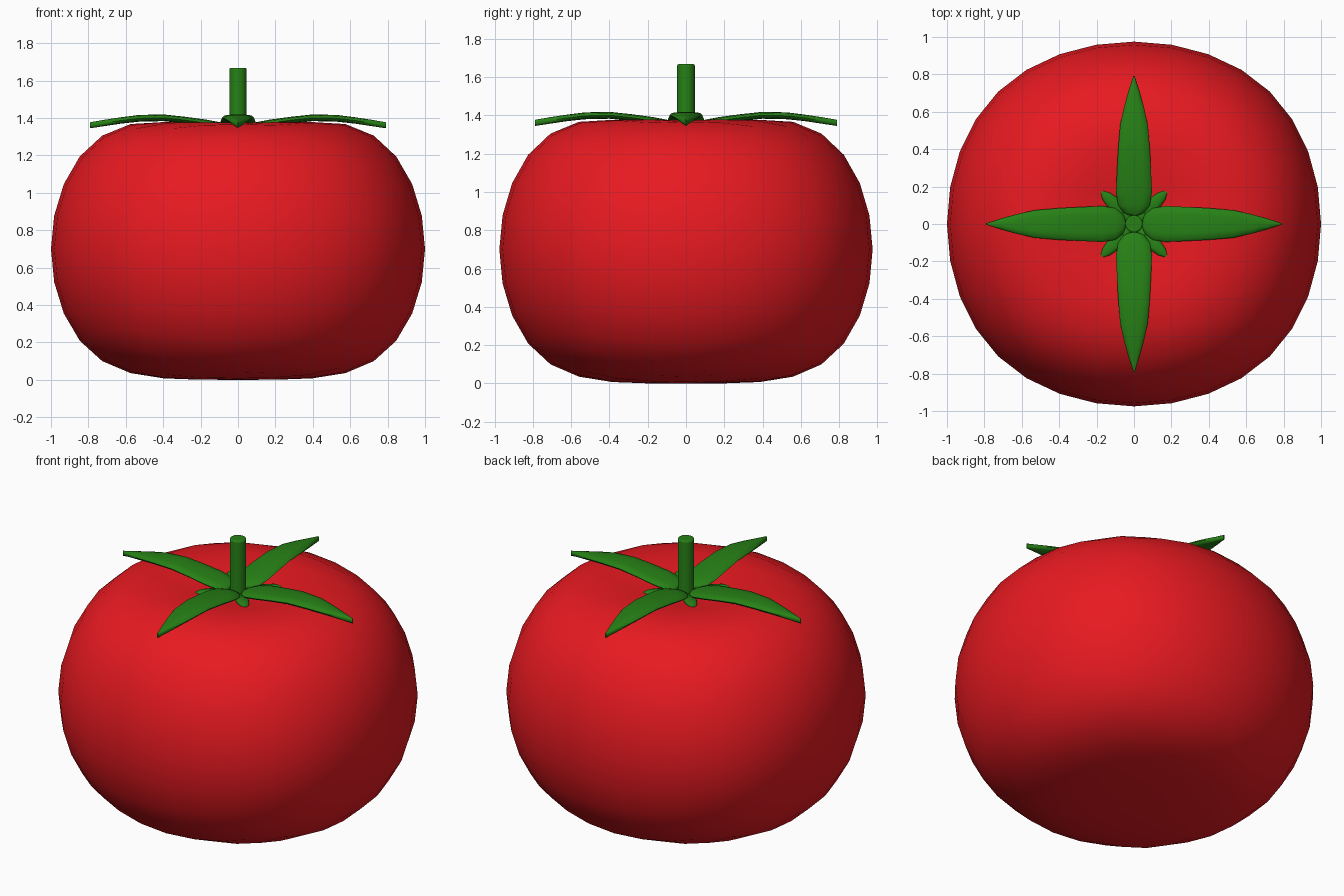
import bpy, bmesh, math
from mathutils import Matrix

if "Cube" in bpy.data.objects:
    bpy.data.objects.remove(bpy.data.objects["Cube"])


def material(name, color):
    m = bpy.data.materials.new(name)
    m.diffuse_color = color
    m.use_nodes = True
    m.node_tree.nodes["Principled BSDF"].inputs["Base Color"].default_value = m.diffuse_color
    return m


RED = material("red_skin", (0.80, 0.01, 0.015, 1))
GREEN = material("leaf_green", (0.02, 0.22, 0.008, 1))

# fruit: subdivided cube, flattened below and dimpled on top
bpy.ops.mesh.primitive_cube_add(size=2)
fruit = bpy.context.object
fruit.name = "fruit"
sub = fruit.modifiers.new("round", 'SUBSURF')
sub.levels = 3
bpy.ops.object.modifier_apply(modifier=sub.name)
ext = max(v.co.x for v in fruit.data.vertices)
for v in fruit.data.vertices:
    x, y, t = v.co / ext
    y *= 0.975
    z = 0.7 * (1.25 * t - 0.25 * t ** 5)
    if t > 0:
        r = math.hypot(x, y)
        z = z * (1 + 0.02 * t * t) - 0.11 * t * math.exp(-(r / 0.35) ** 2)
    v.co = (x, y, z + 0.7)
fruit.data.materials.append(RED)
bpy.ops.object.shade_smooth()


def sepal(name, stations, angle, sides=12):
    """Slab-like leaf along +x; stations are (distance, half width, height, half thickness)."""
    bm = bmesh.new()
    rings = []
    for r, w, z, h in stations:
        ring = []
        for i in range(sides):
            a = 2 * math.pi * i / sides
            c, s = math.cos(a), math.sin(a)
            s = math.copysign(abs(s) ** 0.6, s)
            ring.append(bm.verts.new((r, w * c, z + h * s)))
        rings.append(ring)
    for a, b in zip(rings, rings[1:]):
        for i in range(sides):
            j = (i + 1) % sides
            bm.faces.new((a[i], a[j], b[j], b[i]))
    bm.faces.new(rings[0][::-1])
    bm.faces.new(rings[-1])
    bmesh.ops.recalc_face_normals(bm, faces=bm.faces)
    bmesh.ops.transform(bm, matrix=Matrix.Rotation(angle, 4, 'Z'), verts=bm.verts)
    me = bpy.data.meshes.new(name)
    bm.to_mesh(me)
    bm.free()
    me.materials.append(GREEN)
    ob = bpy.data.objects.new(name, me)
    bpy.context.collection.objects.link(ob)
    bpy.ops.object.select_all(action='DESELECT')
    ob.select_set(True)
    bpy.context.view_layer.objects.active = ob
    bpy.ops.object.shade_smooth_by_angle(angle=math.radians(50))


# four long sepals and four short ones between them
LONG = [(0.045, 0.02, 1.345, 0.012), (0.06, 0.055, 1.35, 0.016),
        (0.10, 0.085, 1.36, 0.018), (0.17, 0.096, 1.373, 0.018),
        (0.28, 0.091, 1.388, 0.018), (0.40, 0.085, 1.401, 0.018),
        (0.53, 0.074, 1.398, 0.018), (0.63, 0.052, 1.386, 0.017),
        (0.71, 0.030, 1.374, 0.017), (0.79, 0.004, 1.361, 0.016)]
SHORT = [(0.03, 0.02, 1.325, 0.014), (0.08, 0.035, 1.333, 0.016),
         (0.15, 0.038, 1.342, 0.016), (0.21, 0.027, 1.345, 0.015),
         (0.243, 0.010, 1.34, 0.012)]
for k in range(4):
    sepal(f"long_sepal_{k + 1}", LONG, k * math.pi / 2)
    sepal(f"short_sepal_{k + 1}", SHORT, (k + 0.5) * math.pi / 2)

# stem
bpy.ops.mesh.primitive_cylinder_add(vertices=24, radius=0.046, depth=0.39, location=(0, 0, 1.473))
stem = bpy.context.object
stem.name = "stem"
bev = stem.modifiers.new("soft_rim", 'BEVEL')
bev.width = 0.008
bev.segments = 2
stem.data.materials.append(GREEN)
bpy.ops.object.shade_smooth_by_angle(angle=math.radians(40))
